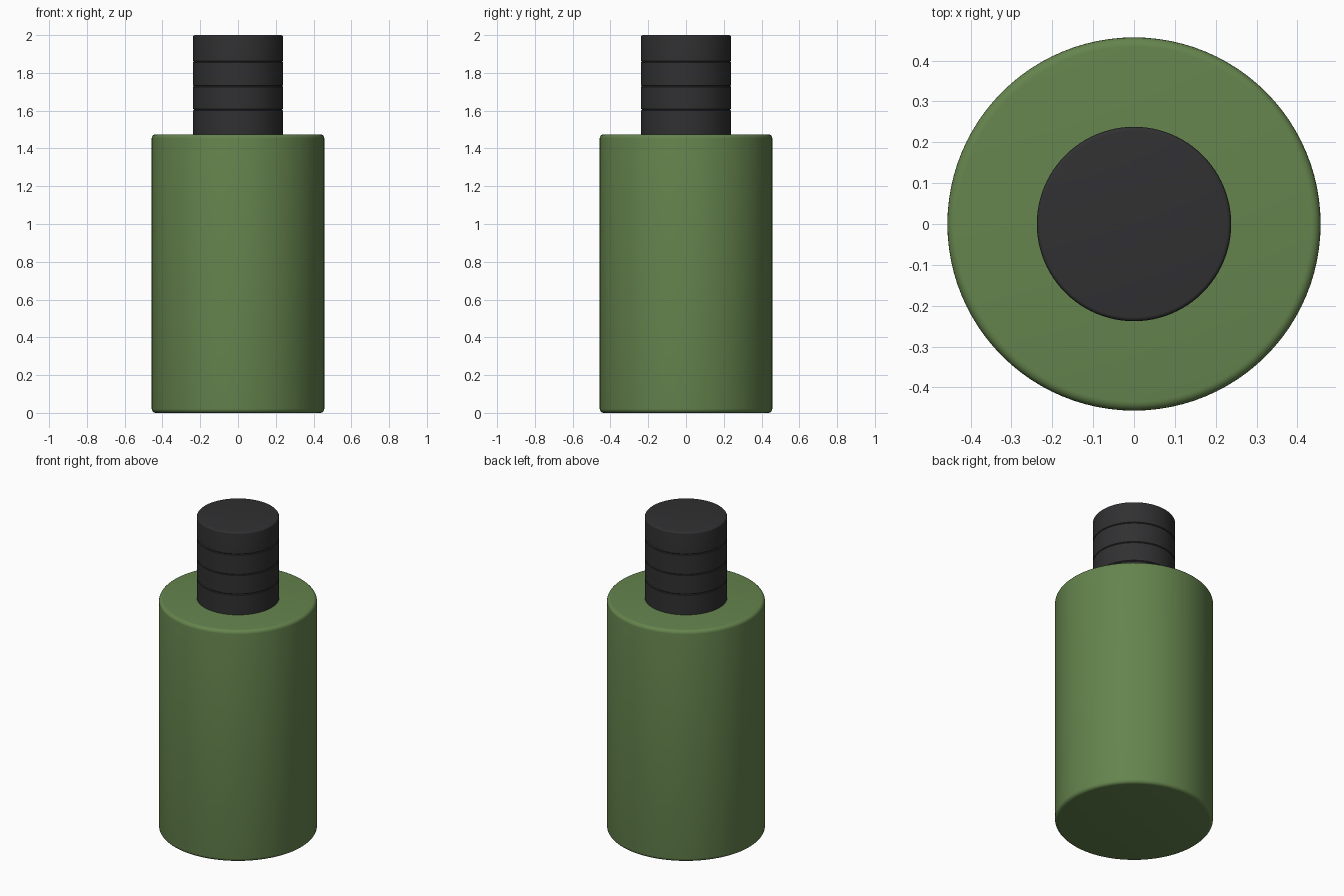
import bpy, bmesh, math

if "Cube" in bpy.data.objects:
    bpy.data.objects.remove(bpy.data.objects["Cube"])

SEGMENTS = 96


def material(name, color):
    mat = bpy.data.materials.new(name)
    mat.diffuse_color = color
    mat.use_nodes = True
    mat.node_tree.nodes["Principled BSDF"].inputs["Base Color"].default_value = mat.diffuse_color
    return mat


def rounded(r, z, radius, start, steps=5):
    """Quarter-round profile corner centred on (r, z), from the start angle."""
    return [(r + radius * math.cos(a), z + radius * math.sin(a))
            for a in (math.radians(start + 90 * i / steps) for i in range(steps + 1))]


def lathe(name, profile, mat):
    """Spin an (r, z) profile, running bottom to top, around the z axis."""
    bm = bmesh.new()
    verts = [bm.verts.new((r, 0, z)) for r, z in profile]
    edges = [bm.edges.new(pair) for pair in zip(verts, verts[1:])]
    bmesh.ops.spin(bm, geom=verts + edges, cent=(0, 0, 0), axis=(0, 0, 1),
                   angle=math.tau, steps=SEGMENTS)
    bmesh.ops.remove_doubles(bm, verts=bm.verts, dist=1e-5)
    bmesh.ops.recalc_face_normals(bm, faces=bm.faces)
    mesh = bpy.data.meshes.new(name)
    bm.to_mesh(mesh)
    bm.free()
    obj = bpy.data.objects.new(name, mesh)
    bpy.context.collection.objects.link(obj)
    mesh.materials.append(mat)
    bpy.ops.object.select_all(action='DESELECT')
    obj.select_set(True)
    bpy.context.view_layer.objects.active = obj
    bpy.ops.object.shade_smooth_by_angle(angle=math.radians(35))
    return obj


green = material("green_body", (0.13, 0.23, 0.075, 1))
black = material("black_cap", (0.03, 0.03, 0.032, 1))

# Bottle body with softly rounded rims
R, H, B = 0.457, 1.475, 0.022
lathe("bottle_body",
      [(0, 0)] + rounded(R - B, B, B, -90) + rounded(R - B, H - B, B, 0) + [(0, H)],
      green)

# Cap with three fine grooves
r, b = 0.238, 0.01
profile = [(0, H - 0.01), (r, H - 0.01)]
for z in (1.605, 1.73, 1.86):
    profile += [(r, z - 0.004), (r - 0.004, z), (r, z + 0.004)]
profile += rounded(r - b, 2 - b, b, 0) + [(0, 2)]
lathe("bottle_cap", profile, black)
